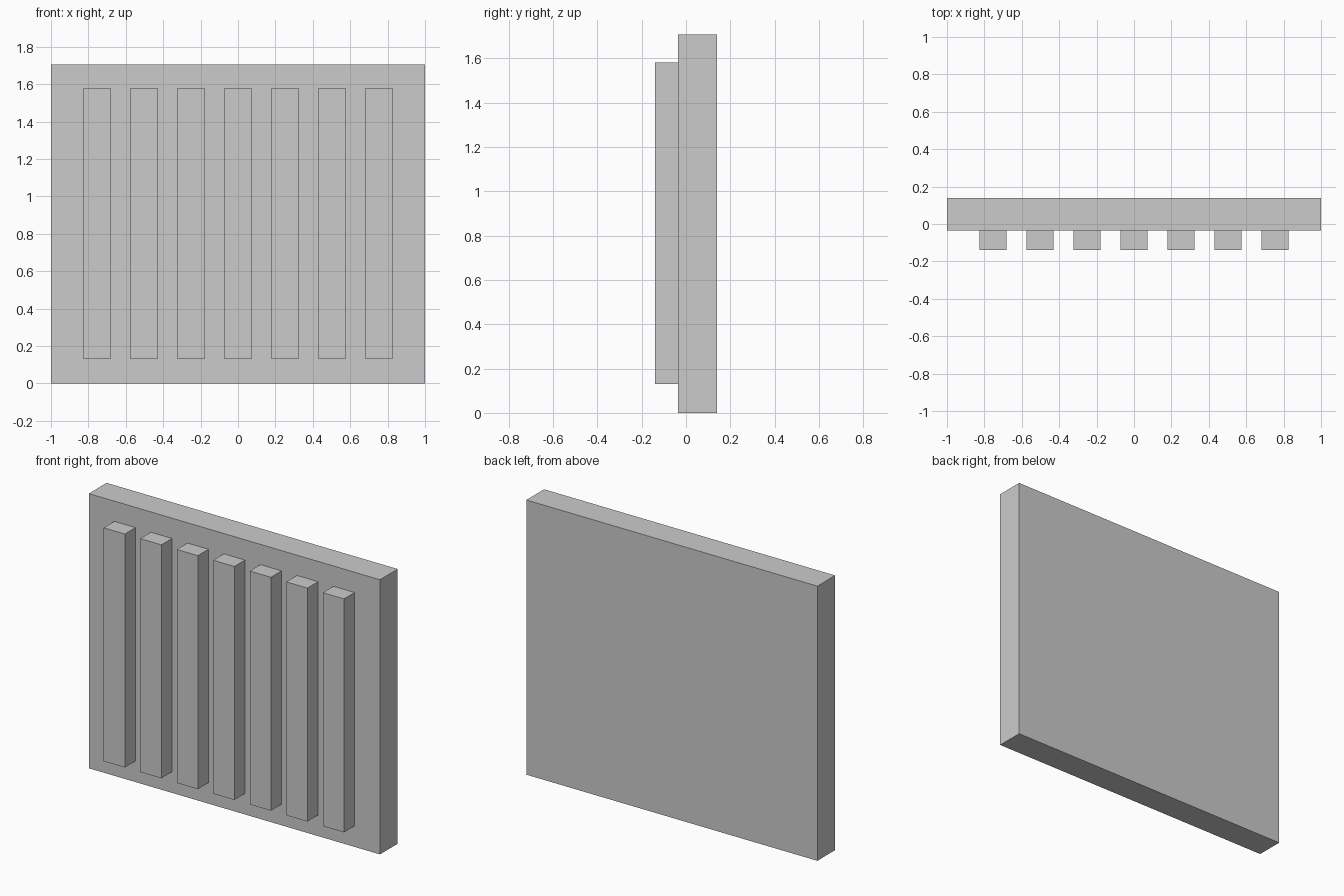
import bpy

if "Cube" in bpy.data.objects:
    bpy.data.objects.remove(bpy.data.objects["Cube"])

PANEL_FRONT = -0.035
HALF_DEPTH = 0.139


def box(name, x, y, z):
    """Add a box spanning the given (min, max) ranges."""
    spans = (x, y, z)
    bpy.ops.mesh.primitive_cube_add(size=1, location=[(a + b) / 2 for a, b in spans])
    obj = bpy.context.object
    obj.name = name
    obj.scale = [b - a for a, b in spans]
    bpy.ops.object.transform_apply(location=False, rotation=False, scale=True)
    return obj


# Back panel
box("back_panel", (-1, 1), (PANEL_FRONT, HALF_DEPTH), (0, 1.706))

# Seven upright slats on the front face
for i in range(7):
    cx = (i - 3) * 0.251
    box(f"slat_{i + 1}", (cx - 0.0725, cx + 0.0725),
        (-HALF_DEPTH, PANEL_FRONT), (0.13, 1.58))
